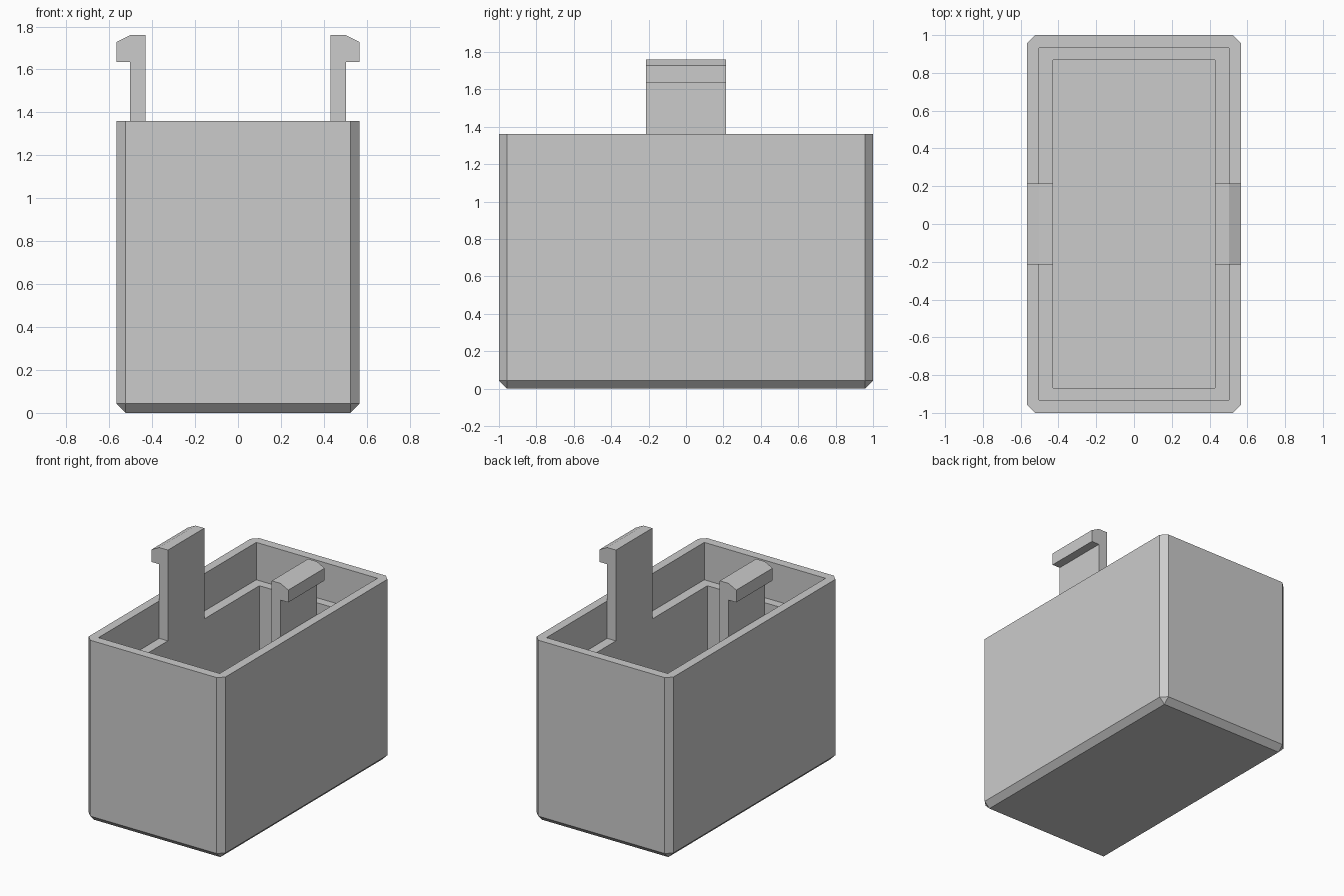
import bpy
import bmesh

old = bpy.data.objects.get("Cube")
if old:
    bpy.data.objects.remove(old, do_unlink=True)

HALF_X, HALF_Y, RIM_Z = 0.567, 1.0, 1.36
LEDGE_Z, FLOOR_Z = 1.08, 0.13
CHAMFER = 0.043
ARM_IN, ARM_OUT, ARM_HALF = 0.43, 0.502, 0.215

grey = bpy.data.materials.new("light_grey_plastic")
grey.use_nodes = True
colour = (0.6, 0.6, 0.6, 1.0)
grey.diffuse_color = colour
grey.node_tree.nodes["Principled BSDF"].inputs["Base Color"].default_value = colour


def make_object(name, bm):
    bmesh.ops.recalc_face_normals(bm, faces=bm.faces)
    mesh = bpy.data.meshes.new(name)
    bm.to_mesh(mesh)
    bm.free()
    mesh.materials.append(grey)
    obj = bpy.data.objects.new(name, mesh)
    bpy.context.scene.collection.objects.link(obj)
    return obj


def box_mesh(half_x, half_y, low, high):
    bm = bmesh.new()
    bmesh.ops.create_cube(bm, size=2)
    for v in bm.verts:
        v.co = (v.co.x * half_x, v.co.y * half_y, high if v.co.z > 0 else low)
    return bm


# Box body, chamfered everywhere except around the open rim
bm = box_mesh(HALF_X, HALF_Y, 0, RIM_Z)
edges = [e for e in bm.edges if min(v.co.z for v in e.verts) < RIM_Z / 2]
bmesh.ops.bevel(bm, geom=edges, offset=CHAMFER, segments=1, affect='EDGES')
body = make_object("box_body", bm)

# Wide upper recess and narrower lower cavity, leaving a ledge between them
for name, hx, hy, low in (("recess_cutter", ARM_OUT, 0.933, LEDGE_Z),
                          ("cavity_cutter", ARM_IN, 0.867, FLOOR_Z)):
    cutter = make_object(name, box_mesh(hx, hy, low, RIM_Z + 0.2))
    cutter.hide_render = True
    bpy.context.view_layer.objects.active = body
    cut = body.modifiers.new(name, 'BOOLEAN')
    cut.operation = 'DIFFERENCE'
    cut.solver = 'EXACT'
    cut.object = cutter
    bpy.ops.object.modifier_apply(modifier=cut.name)
    bpy.data.objects.remove(cutter, do_unlink=True)

# Hooked clip arms rising from the ledge on both sides
profile = [(ARM_IN, LEDGE_Z), (ARM_OUT, LEDGE_Z), (ARM_OUT, 1.635),
           (HALF_X, 1.635), (HALF_X, 1.727), (ARM_OUT, 1.76), (ARM_IN, 1.76)]
for name, side in (("left_clip", 1), ("right_clip", -1)):
    bm = bmesh.new()
    face = bm.faces.new([bm.verts.new((side * x, -ARM_HALF, z)) for x, z in profile])
    ext = bmesh.ops.extrude_face_region(bm, geom=[face])
    moved = [g for g in ext["geom"] if isinstance(g, bmesh.types.BMVert)]
    bmesh.ops.translate(bm, verts=moved, vec=(0, 2 * ARM_HALF, 0))
    make_object(name, bm)
